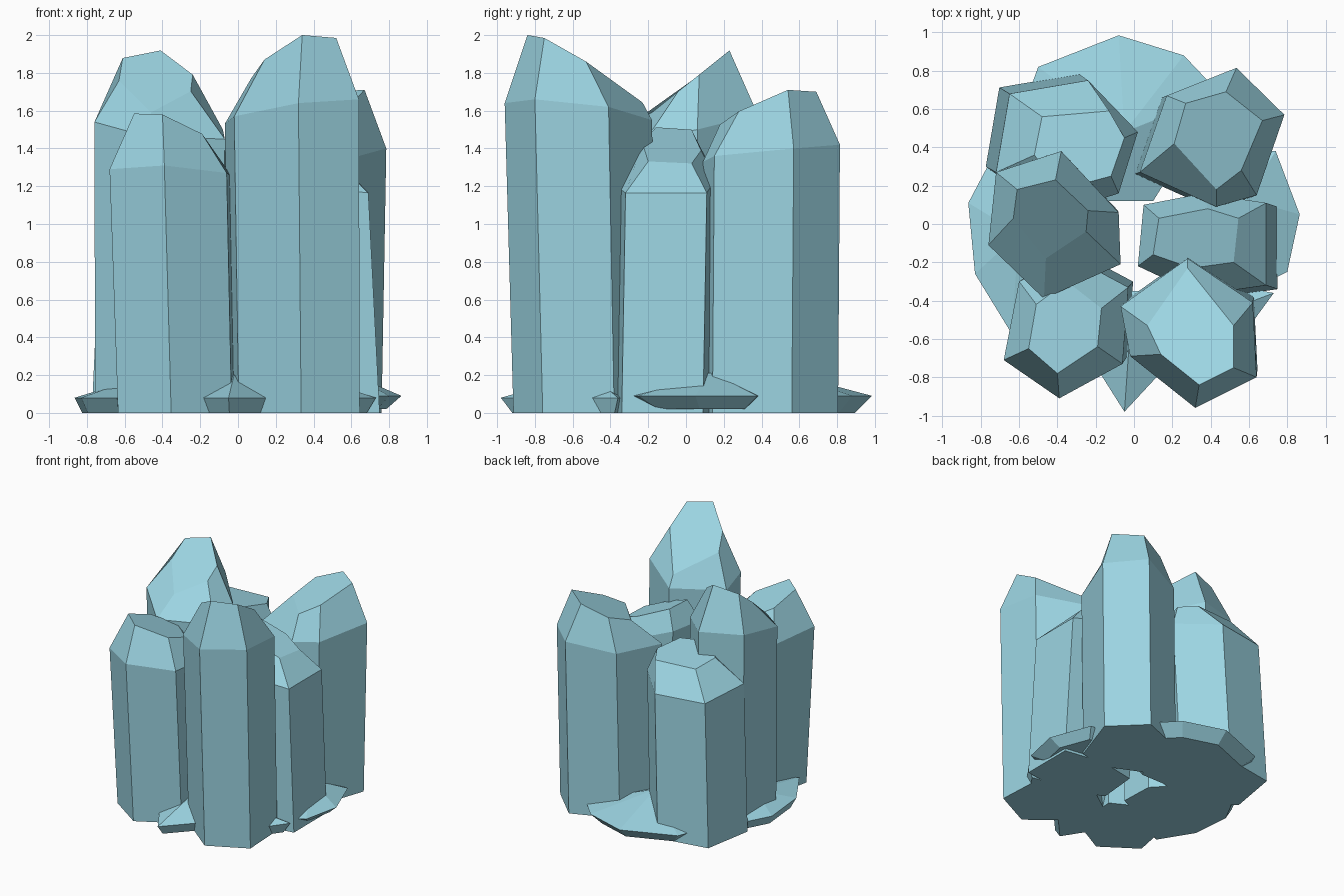
import bpy, bmesh

ice = bpy.data.materials.new("pale_ice_blue")
ice.diffuse_color = (0.33, 0.66, 0.76, 1)


def loft(name, rings):
    """Closed solid skinned through matching rings of points."""
    bm = bmesh.new()
    loops = [[bm.verts.new(p) for p in ring] for ring in rings]
    n = len(loops[0])
    for a, b in zip(loops, loops[1:]):
        for i in range(n):
            j = (i + 1) % n
            bm.faces.new((a[i], a[j], b[j], b[i]))
    bm.faces.new(loops[0][::-1])
    bm.faces.new(loops[-1])
    bmesh.ops.recalc_face_normals(bm, faces=bm.faces)
    mesh = bpy.data.meshes.new(name)
    bm.to_mesh(mesh)
    bm.free()
    mesh.materials.append(ice)
    ob = bpy.data.objects.new(name, mesh)
    bpy.context.collection.objects.link(ob)


def crystal(name, shoulder, cap, plane, foot, scale):
    """Six-sided column: shifted foot, shoulder ring, cap cut by a sloping plane."""
    cx = sum(p[0] for p in shoulder) / 6
    cy = sum(p[1] for p in shoulder) / 6
    base = [(cx + (x - cx) * scale + foot[0], cy + (y - cy) * scale + foot[1], 0)
            for x, y, z in shoulder]
    a, b, c = plane
    top = [(x, y, a + b * x + c * y) for x, y in cap]
    loft(name, [base, shoulder, top])


def shard(name, rim, z_rim, peak, foot_scale, z_foot=0):
    """Low faceted chip with a sharp rim, rising to a small peak."""
    px, py, pz = peak
    def ring(s, z):
        return [(px + (x - px) * s, py + (y - py) * s, z) for x, y in rim]
    loft(name, [ring(foot_scale, z_foot), ring(1, z_rim), ring(0.03, pz)])


# Tall columns, rings listed clockwise from the left rear corner
crystal("front_right_crystal",
        [(-.07, -.43, 1.53), (.28, -.18, 1.55), (.62, -.41, 1.62),
         (.64, -.80, 1.66), (.32, -.96, 1.64), (-.02, -.69, 1.57)],
        [(.07, -.53), (.28, -.23), (.52, -.53), (.52, -.75), (.34, -.84), (.14, -.68)],
        (1.458, .197, -.566), (.015, .035), .97)
crystal("front_left_crystal",
        [(-.60, -.30, 1.27), (-.33, -.17, 1.26), (-.03, -.33, 1.25),
         (-.06, -.73, 1.27), (-.39, -.91, 1.31), (-.68, -.71, 1.29)],
        [(-.51, -.42), (-.35, -.30), (-.17, -.44), (-.19, -.64), (-.40, -.78), (-.55, -.65)],
        (1.232, -.29, -.297), (.035, .035), .97)
crystal("left_crystal",
        [(-.72, .27, 1.60), (-.38, .38, 1.58), (-.08, .06, 1.50),
         (-.07, -.21, 1.45), (-.47, -.39, 1.46), (-.76, -.11, 1.54)],
        [(-.61, .18), (-.41, .23), (-.24, .07), (-.25, -.04), (-.46, -.18), (-.63, .03)],
        (1.735, 0, .8), (0, .01), .99)
crystal("back_right_crystal",
        [(.17, .67, 1.36), (.535, .815, 1.42), (.785, .57, 1.40),
         (.64, .15, 1.36), (.43, .09, 1.33), (.03, .27, 1.33)],
        [(.27, .63), (.48, .69), (.67, .54), (.56, .28), (.43, .18), (.21, .42)],
        (1.343, .298, .31), (-.025, -.01), 1)
crystal("right_crystal",
        [(.05, .10, 1.36), (.36, .16, 1.24), (.69, .11, 1.165),
         (.69, -.32, 1.165), (.34, -.37, 1.20), (.02, -.22, 1.34)],
        [(.13, .03), (.385, .08), (.545, .03), (.52, -.2), (.30, -.23), (.10, -.16)],
        (1.555, -.43, 0), (.06, -.02), 1)
crystal("back_left_crystal",
        [(-.65, .68, 1.17), (-.24, .75, 1.17), (.02, .48, 1.20),
         (-.08, .16, 1.25), (-.42, .05, 1.25), (-.72, .27, 1.20)],
        [(-.48, .56), (-.13, .59), (-.05, .45), (-.12, .25), (-.38, .18), (-.52, .36)],
        (1.45, 0, -.15), (-.05, .03), 1.01)

# Chips of crystal around the foot
shard("front_chip", [(-.29, -.60), (-.05, -.98), (.21, -.70), (.18, -.35), (-.2, -.35)],
      .08, (-.02, -.55, .20), .86)
shard("right_chip", [(.45, .40), (.74, .38), (.865, .05), (.80, -.25), (.66, -.32), (.45, -.2)],
      .09, (.58, .13, .21), .72, .02)
shard("front_right_chip", [(.50, -.32), (.73, -.36), (.62, -.51), (.50, -.51)],
      .08, (.57, -.42, .13), .7)
shard("back_chip", [(-.6, .55), (-.5, .82), (-.08, .985), (.26, .88), (.45, .68), (.10, .12), (-.15, .12)],
      .09, (-.05, .48, .22), .82)
shard("left_chip", [(-.70, .38), (-.77, .29), (-.865, .11), (-.83, -.26), (-.64, -.57), (-.40, -.45), (-.4, .2)],
      .08, (-.60, -.05, .16), .85)
